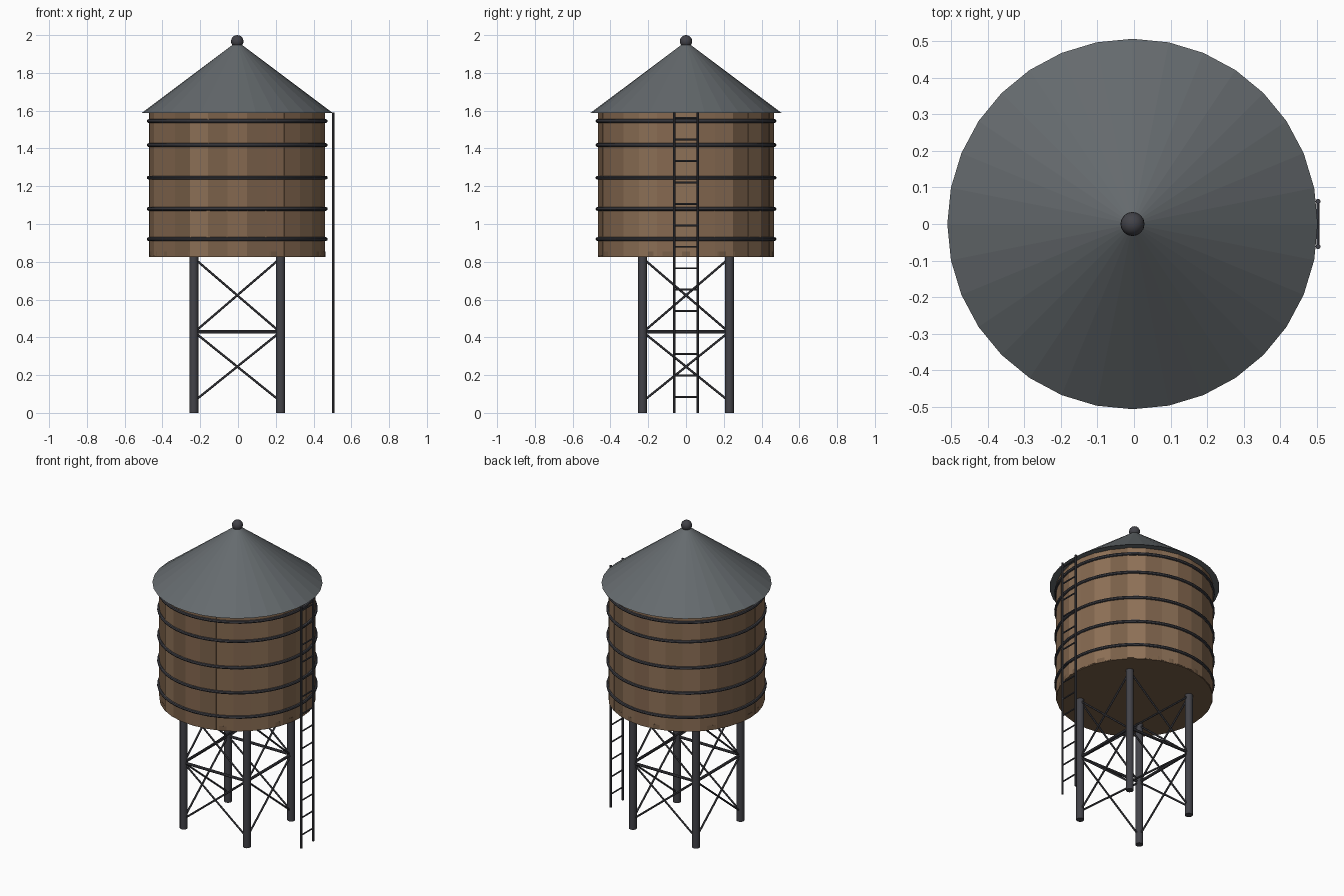
import bpy, math, random
from mathutils import Vector

if "Cube" in bpy.data.objects:
    bpy.data.objects.remove(bpy.data.objects["Cube"])

random.seed(4)
CX = -0.004  # tower axis, the ladder widens the right side


def material(name, rgb):
    m = bpy.data.materials.new(name)
    m.diffuse_color = (*rgb, 1)
    m.use_nodes = True
    m.node_tree.nodes["Principled BSDF"].inputs["Base Color"].default_value = m.diffuse_color
    return m


WOODS = [material("wood_light", (0.27, 0.165, 0.095)),
         material("wood_mid", (0.235, 0.14, 0.08)),
         material("wood_dark", (0.19, 0.115, 0.065))]
ROOF = material("roof_metal", (0.13, 0.145, 0.155))
IRON = material("dark_iron", (0.055, 0.055, 0.065))


def finish(name, mat, smooth=False):
    ob = bpy.context.object
    ob.name = name
    ob.data.materials.append(mat)
    if smooth:
        bpy.ops.object.shade_smooth_by_angle(angle=math.radians(40))
    return ob


def rod(name, a, b, r, sides=8, mat=IRON):
    a, b = Vector(a), Vector(b)
    d = b - a
    bpy.ops.mesh.primitive_cylinder_add(
        vertices=sides, radius=r, depth=d.length, location=(a + b) / 2,
        rotation=d.to_track_quat('Z', 'Y').to_euler())
    return finish(name, mat, True)


# Tank floor
bpy.ops.mesh.primitive_cylinder_add(vertices=32, radius=0.466, depth=0.03,
                                    location=(CX, 0, 0.84))
finish("tank_floor", WOODS[2])

# Wooden staves around the tank
N, R, T = 28, 0.465, 0.03
for i in range(N):
    a = math.tau * i / N
    r = R + random.uniform(-0.002, 0.002) - T / 2
    bpy.ops.mesh.primitive_cube_add(
        size=1, location=(CX + r * math.cos(a), r * math.sin(a), 1.2125),
        rotation=(0, 0, a), scale=(T, 2 * R * math.tan(math.pi / N), 0.765))
    finish(f"stave_{i}", random.choice(WOODS))

# Iron hoops
for i, z in enumerate((0.92, 1.08, 1.245, 1.418, 1.545)):
    bpy.ops.mesh.primitive_torus_add(
        major_radius=0.469, minor_radius=0.01, major_segments=48,
        minor_segments=8, location=(CX, 0, z))
    finish(f"hoop_{i}", IRON, True)

# Conical roof and ball finial
bpy.ops.mesh.primitive_cone_add(vertices=32, radius1=0.507, radius2=0,
                                depth=0.38, location=(CX, 0, 1.777))
finish("roof", ROOF)
bpy.ops.mesh.primitive_uv_sphere_add(segments=16, ring_count=10, radius=0.033,
                                     location=(CX, 0, 1.967))
finish("finial", IRON, True)

# Legs, with beams and cross braces on each side of the frame
L = 0.23
corners = [(CX - L, -L), (CX + L, -L), (CX + L, L), (CX - L, L)]
for i, p in enumerate(corners):
    q = corners[(i + 1) % 4]
    rod(f"leg_{i}", (*p, 0), (*p, 0.84), 0.024, 12)
    rod(f"beam_{i}", (*p, 0.43), (*q, 0.43), 0.009)
    for level, (lo, hi) in enumerate(((0.06, 0.43), (0.425, 0.82))):
        rod(f"brace_{i}_{level}_a", (*p, lo), (*q, hi), 0.006, 6)
        rod(f"brace_{i}_{level}_b", (*p, hi), (*q, lo), 0.006, 6)

# Ladder on the right side
LX, LY = 0.504, 0.062
for name, s in (("front", -1), ("back", 1)):
    rod(f"ladder_rail_{name}", (LX, s * LY, 0), (LX, s * LY, 1.59), 0.007)
for i in range(14):
    z = 0.085 + 0.1135 * i
    rod(f"ladder_rung_{i}", (LX, -LY, z), (LX, LY, z), 0.005, 6)
